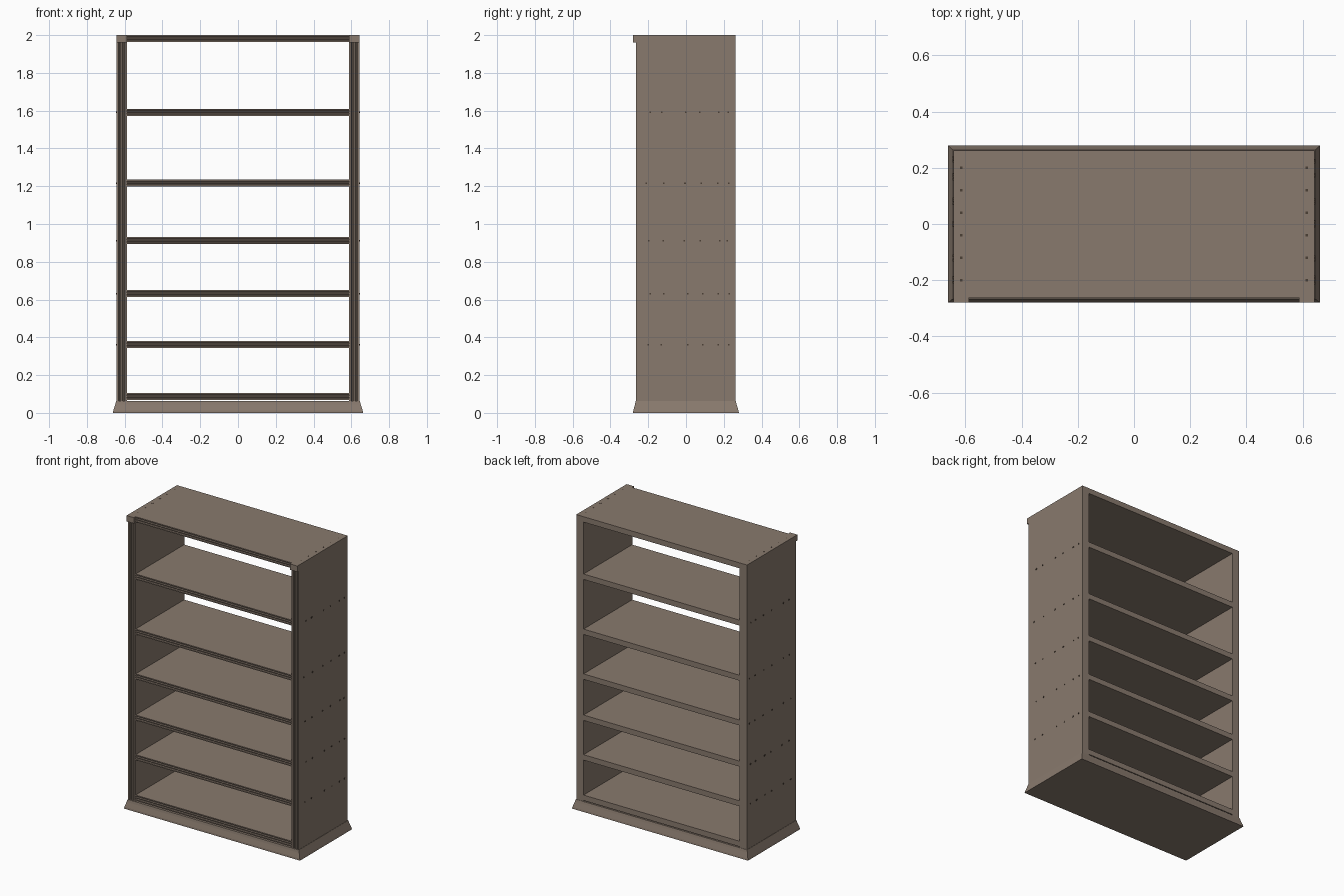
import bpy, bmesh, random
from mathutils import Vector

cube = bpy.data.objects.get("Cube")
if cube:
    bpy.data.objects.remove(cube, do_unlink=True)
random.seed(4)


def material(name, rgb):
    m = bpy.data.materials.new(name)
    m.use_nodes = True
    m.diffuse_color = (*rgb, 1)
    bsdf = m.node_tree.nodes["Principled BSDF"]
    bsdf.inputs["Base Color"].default_value = (*rgb, 1)
    bsdf.inputs["Roughness"].default_value = 0.8
    return m


WOOD = material("weathered brown wood", (0.25, 0.195, 0.155))
NAIL = material("dark nail", (0.07, 0.05, 0.035))


def finish(name, bm, mat):
    bmesh.ops.recalc_face_normals(bm, faces=bm.faces)
    me = bpy.data.meshes.new(name)
    bm.to_mesh(me)
    bm.free()
    me.materials.append(mat)
    ob = bpy.data.objects.new(name, me)
    bpy.context.scene.collection.objects.link(ob)
    return ob


def extrude(name, points, along):
    """Sweep a closed outline along a vector."""
    bm = bmesh.new()
    face = bm.faces.new([bm.verts.new(p) for p in points])
    new = bmesh.ops.extrude_face_region(bm, geom=[face])["geom"]
    bmesh.ops.translate(bm, vec=Vector(along),
                        verts=[v for v in new if isinstance(v, bmesh.types.BMVert)])
    return finish(name, bm, WOOD)


def reeded(lo, hi, front, back, depth=0.008):
    """Outline of a board whose front edge carries two shallow grooves."""
    w = hi - lo
    pts = [(lo, back), (lo, front)]
    for c in (0.32, 0.68):
        pts += [(lo + w * (c - 0.12), front), (lo + w * (c - 0.05), front + depth),
                (lo + w * (c + 0.05), front + depth), (lo + w * (c + 0.12), front)]
    return pts + [(hi, front), (hi, back)]


INNER, OUTER = 0.588, 0.643
FRONT, BACK = -0.265, 0.262
BASE_TOP, CAP = 0.062, 1.96

# Plinth: flared moulding narrowing towards the cabinet
bm = bmesh.new()
rings = []
for x, y0, y1, z in [(0.663, -0.28, 0.28, 0), (0.66, -0.279, 0.278, 0.012),
                     (0.65, -0.27, 0.268, 0.045), (0.645, -0.267, 0.264, BASE_TOP)]:
    rings.append([bm.verts.new(p) for p in
                  [(-x, y0, z), (x, y0, z), (x, y1, z), (-x, y1, z)]])
for a, b in zip(rings, rings[1:]):
    for i in range(4):
        j = (i + 1) % 4
        bm.faces.new((a[i], a[j], b[j], b[i]))
bm.faces.new(rings[0])
bm.faces.new(rings[-1])
finish("plinth", bm, WOOD)

# Side panels with fluted front edges
for side, lo, hi in (("right", -OUTER, -INNER), ("left", INNER, OUTER)):
    outline = [(x, y, BASE_TOP) for x, y in reeded(lo, hi, FRONT, BACK)]
    extrude(side + "_side_panel", outline, (0, 0, CAP - BASE_TOP))
    # Cap blocks that project at the front corners
    corners = [(lo, -0.28), (hi, -0.28), (hi, BACK), (lo, BACK)]
    extrude(side + "_top_block", [(x, y, CAP) for x, y in corners], (0, 0, 2 - CAP))

# Shelves and top board with grooved front edges
shelf_tops = [0.105, 0.38, 0.65, 0.93, 1.235, 1.61]
for i, top in enumerate(shelf_tops + [2.0]):
    name = "top_board" if top == 2.0 else "shelf_%d" % (i + 1)
    outline = [(-INNER, y, z) for z, y in reeded(top - 0.037, top, -0.261, BACK)]
    extrude(name, outline, (2 * INNER, 0, 0))

# Nail heads on the sides and on the top
bm = bmesh.new()


def nail(x, y, z):
    r = 0.004
    vs = bmesh.ops.create_cube(bm, size=2 * r)["verts"]
    bmesh.ops.translate(bm, vec=(x, y, z), verts=vs)


for sx in (-1, 1):
    for top in shelf_tops[1:]:
        for y in (-0.2, -0.12, 0.0, 0.08, 0.17, 0.23):
            nail(sx * (OUTER - 0.001), y + random.uniform(-0.012, 0.012), top - 0.018)
    for i in range(6):
        nail(sx * 0.615, -0.2 + 0.08 * i, 1.9965)
finish("nail_heads", bm, NAIL)
